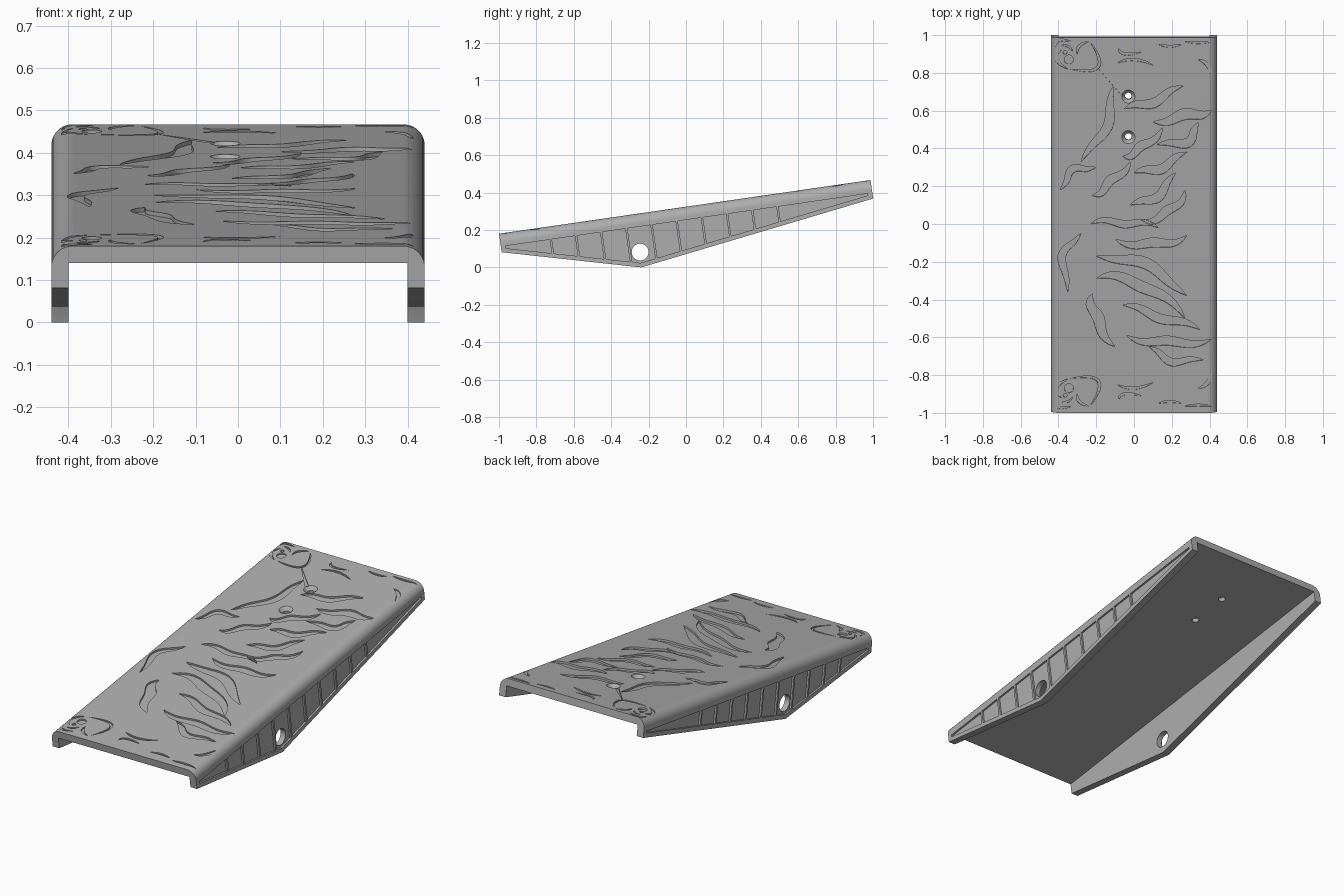
import bpy, bmesh
from math import sin, cos, pi, atan2, hypot
from mathutils import Matrix, Vector

if "Cube" in bpy.data.objects:
    bpy.data.objects.remove(bpy.data.objects["Cube"])

TILT = atan2(0.287, 1.986)
LENGTH, HALF, WALL, ROUND = 2.007, 0.44, 0.04, 0.05
APEX_U, APEX_V, END_V = 0.727, -0.287, -0.1

grey = bpy.data.materials.new("plain grey")
grey.use_nodes = True
grey.diffuse_color = (0.42, 0.42, 0.42, 1)
grey.node_tree.nodes["Principled BSDF"].inputs["Base Color"].default_value = (0.42, 0.42, 0.42, 1)


def add_prism(bm, outline, axis, low, high):
    """Extrude a 2D outline along x (0), length (1) or height (2)."""
    def place(p, d):
        q = list(p)
        q.insert(axis, d)
        return q
    base = [bm.verts.new(place(p, low)) for p in outline]
    top = [bm.verts.new(place(p, high)) for p in outline]
    bm.faces.new(base)
    bm.faces.new(top[::-1])
    for i in range(len(base)):
        j = (i + 1) % len(base)
        bm.faces.new((base[j], base[i], top[i], top[j]))


def to_object(name, bm):
    bmesh.ops.recalc_face_normals(bm, faces=bm.faces)
    mesh = bpy.data.meshes.new(name)
    bm.to_mesh(mesh)
    bm.free()
    obj = bpy.data.objects.new(name, mesh)
    bpy.context.collection.objects.link(obj)
    return obj


def circle(cx, cy, r, n=32):
    return [(cx + r * cos(2 * pi * i / n), cy + r * sin(2 * pi * i / n)) for i in range(n)]


def blade(start, mid, end, width, wave=0.0, n=14):
    """Tapered, slightly wavy stroke outline through three points."""
    a, b, c = Vector(start), Vector(mid), Vector(end)
    ctrl = b * 2 - (a + c) / 2
    left, right = [], []
    for i in range(n + 1):
        t = i / n
        p = a * (1 - t) ** 2 + ctrl * 2 * t * (1 - t) + c * t * t
        d = ((ctrl - a) * (1 - t) + (c - ctrl) * t).normalized()
        side = Vector((-d.y, d.x))
        p += side * wave * sin(t * 3 * pi)
        w = width * sin(pi * t) ** 0.7 / 2
        left.append(p + side * w)
        if 0 < i < n:
            right.append(p - side * w)
    return left + right[::-1]


def on_deck(points):
    return [(x, (y + 1) / cos(TILT)) for x, y in points]


def lower_edge(u):
    if u < APEX_U:
        return END_V + (APEX_V - END_V) * u / APEX_U
    return APEX_V + (END_V - APEX_V) * (u - APEX_U) / (LENGTH - APEX_U)


# channel section: rounded outer shoulders, square inner corners
arc = [(HALF - ROUND + ROUND * cos(a), -ROUND + ROUND * sin(a))
       for a in [i * pi / 20 for i in range(11)]]
outer = [(HALF, -0.4)] + arc
inner = [(HALF - WALL, -WALL), (HALF - WALL, -0.4)]
section = outer + [(-x, z) for x, z in outer[::-1]]
section += [(-x, z) for x, z in inner[::-1]] + inner
bm = bmesh.new()
add_prism(bm, section, 1, 0, LENGTH)
channel = to_object("tilted_channel", bm)

# side silhouette that trims the walls
bm = bmesh.new()
add_prism(bm, [(0, 0.1), (0, END_V), (APEX_U, APEX_V), (LENGTH, END_V), (LENGTH, 0.1)], 0, -1, 1)
trim = to_object("side_trim_cutter", bm)

# recessed cells between the ribs, on both walls
bm = bmesh.new()
ribs = [0.02] + [0.27 + 0.136 * k for k in range(10)] + [LENGTH - 0.02]
for a, b in zip(ribs, ribs[1:]):
    a, b = a + 0.006, b - 0.006
    low = [(u, lower_edge(u) + 0.024) for u in ([a, APEX_U, b] if a < APEX_U < b else [a, b])]
    cell = [(b, -0.07), (a, -0.07)] + low
    for side in (-1, 1):
        lo, hi = sorted((side * (HALF - 0.01), side * (HALF + 0.05)))
        add_prism(bm, cell, 0, lo, hi)
cells = to_object("wall_recess_cutter", bm)

# pivot hole and countersunk deck holes
bm = bmesh.new()
add_prism(bm, circle(0.733, -0.205, 0.045), 0, -1, 1)
holes = to_object("through_hole_cutter", bm)
bm = bmesh.new()
for y in (0.675, 0.46):
    u = (y + 1) / cos(TILT)
    add_prism(bm, circle(-0.03, u, 0.018, 24), 2, -0.1, 0.1)
screws = to_object("screw_hole_cutter", bm)
bm = bmesh.new()
for y in (0.675, 0.46):
    place = Matrix.Translation((-0.03, (y + 1) / cos(TILT), 0))
    bmesh.ops.create_cone(bm, cap_ends=True, segments=24, radius1=0.016, radius2=0.054,
                          depth=0.04, matrix=place)
sinks = to_object("countersink_cutter", bm)

# engraved flame tongues: start, middle, end, width
flames = [
    ((-.05, .61), (.1, .65), (.26, .73), .05),
    ((.1, .54), (.27, .57), (.41, .6), .06),
    ((.12, .42), (.28, .44), (.34, .54), .05),
    ((-.11, .73), (-.15, .52), (-.28, .33), .05),
    ((-.2, .3), (-.32, .28), (-.39, .18), .04),
    ((-.06, .36), (.04, .4), (.15, .51), .05),
    ((.0, .27), (.14, .3), (.28, .38), .05),
    ((-.22, .15), (-.12, .22), (-.02, .33), .05),
    ((-.02, .1), (.12, .15), (.22, .27), .05),
    ((.04, .02), (.18, .06), (.27, .18), .05),
    ((-.23, .0), (-.05, .01), (.13, -.02), .04),
    ((-.1, -.08), (.1, -.11), (.28, -.06), .05),
    ((-.28, -.05), (-.37, -.17), (-.35, -.36), .04),
    ((-.2, -.17), (.06, -.22), (.28, -.38), .06),
    ((-.2, -.29), (.04, -.32), (.27, -.5), .06),
    ((-.22, -.37), (-.2, -.5), (-.1, -.65), .06),
    ((-.06, -.43), (.14, -.49), (.35, -.56), .05),
    ((-.04, -.59), (.18, -.63), (.41, -.61), .05),
    ((.08, -.65), (.2, -.72), (.37, -.72), .04),
]
bm = bmesh.new()
for i, (a, b, c, w) in enumerate(flames):
    add_prism(bm, on_deck(blade(a, b, c, w, 0.012 * (-1) ** i)), 2, -0.01, 0.03)
# thin spike pointing at the screw hole
add_prism(bm, on_deck([(-.2, .835), (-.055, .695), (-.07, .685)]), 2, -0.006, 0.03)
flame_cut = to_object("flame_cutter", bm)

# engraved skull outlines and corner wisps, mirrored front to back
bm = bmesh.new()
strokes = [
    ((-.34, -.82), (-.19, -.83), (-.23, -.96), .014),
    ((-.24, -.965), (-.29, -.94), (-.3, -.9), .014),
    ((-.35, -.82), (-.41, -.87), (-.385, -.92), .016),
    ((-.41, -.93), (-.4, -.97), (-.33, -.965), .014),
    ((-.385, -.945), (-.35, -.94), (-.325, -.915), .01),
    ((-.09, -.85), (.0, -.87), (.1, -.84), .014),
    ((-.08, -.93), (-.05, -.9), (.04, -.91), .014),
    ((.34, -.87), (.39, -.84), (.41, -.78), .02),
    ((.27, -.965), (.34, -.96), (.42, -.965), .012),
    ((.13, -.95), (.19, -.94), (.25, -.95), .012),
]
for end in (1, -1):
    def flip(points):
        return on_deck([(x, y * end) for x, y in points])
    for a, b, c, w in strokes:
        add_prism(bm, flip(blade(a, b, c, w)), 2, -0.008, 0.03)
    for x, y, r in ((-.345, -.87, .024), (-.365, -.908, .01)):
        add_prism(bm, flip(circle(x, y, r, 14)), 2, -0.008, 0.03)
skull_cut = to_object("skull_cutter", bm)

# apply all cuts, then discard the cutters
cutters = [trim, cells, holes, screws, sinks, flame_cut, skull_cut]
for cutter in cutters:
    cutter.hide_render = True
    mod = channel.modifiers.new(cutter.name, "BOOLEAN")
    mod.operation = "INTERSECT" if cutter is trim else "DIFFERENCE"
    mod.solver = "EXACT"
    mod.use_self = cutter in (flame_cut, skull_cut)
    mod.object = cutter
bpy.context.view_layer.update()
result = bpy.data.meshes.new_from_object(
    channel.evaluated_get(bpy.context.evaluated_depsgraph_get()))
channel.modifiers.clear()
channel.data = result
for cutter in cutters:
    bpy.data.objects.remove(cutter)

# stand the channel at its slope
top_front = Matrix.Translation((0, -1, 0.178))
result.transform(top_front @ Matrix.Rotation(TILT, 4, "X"))
drop = min(v.co.z for v in result.vertices)
result.transform(Matrix.Translation((0, 0, -drop)))
result.materials.clear()
result.materials.append(grey)
bpy.context.view_layer.objects.active = channel
channel.select_set(True)
bpy.ops.object.shade_smooth_by_angle(angle=pi / 6)
